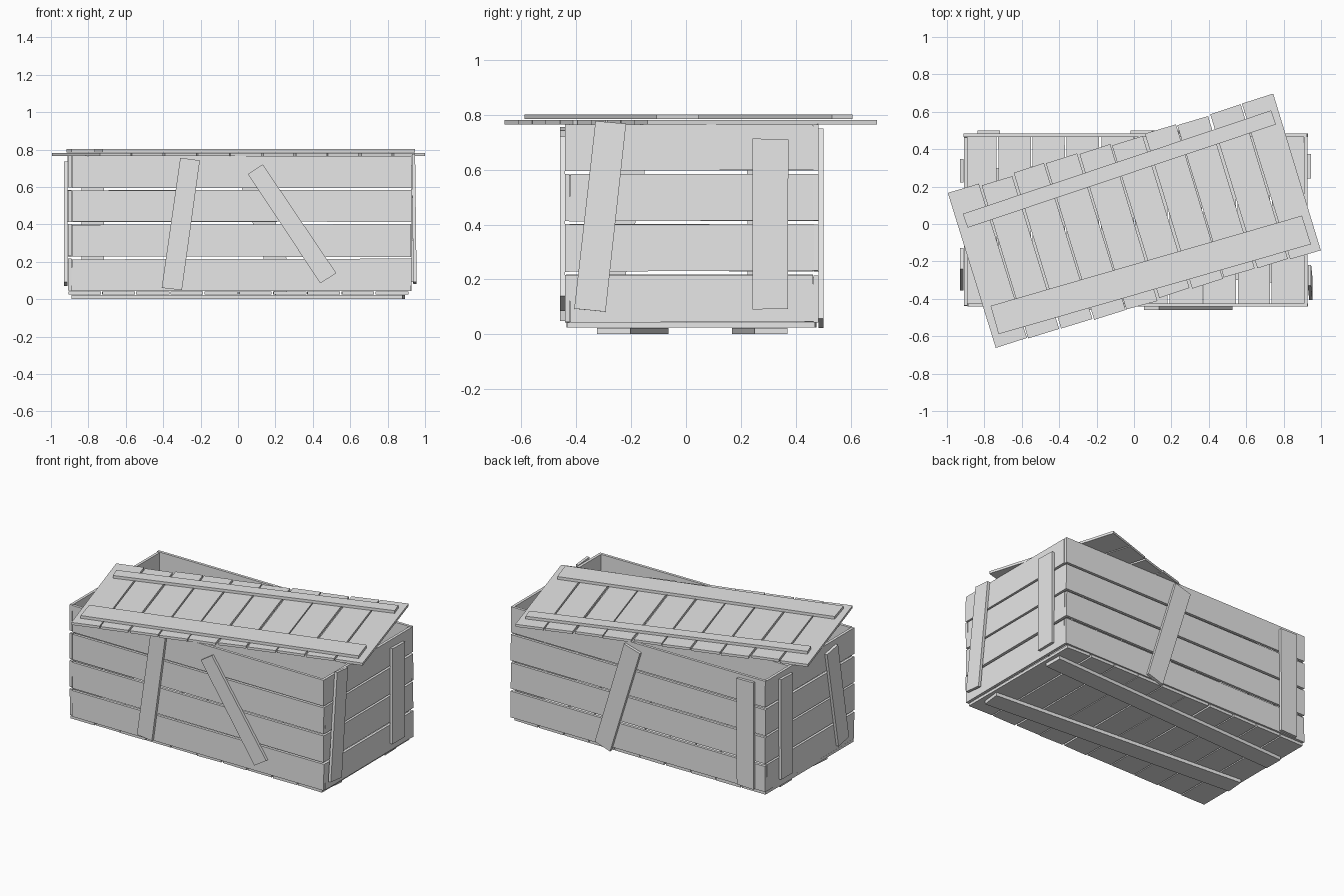
import bpy, bmesh, random
from math import radians
from mathutils import Vector, Matrix

random.seed(4)
if "Cube" in bpy.data.objects:
    bpy.data.objects.remove(bpy.data.objects["Cube"], do_unlink=True)

grey = bpy.data.materials.new("plain_grey")
grey.use_nodes = True
grey.diffuse_color = (0.8, 0.8, 0.8, 1)
grey.node_tree.nodes["Principled BSDF"].inputs["Base Color"].default_value = (0.8, 0.8, 0.8, 1)

X, Y, Z = Vector((1, 0, 0)), Vector((0, 1, 0)), Vector((0, 0, 1))
THICK = 0.018


def plank(name, start, end, width, normal, thick=THICK, wobble=0.003):
    """Board between two end centres, its broad face along normal, sawn slightly uneven."""
    start, end = Vector(start), Vector(end)
    along = (end - start).normalized()
    across = normal.cross(along).normalized()
    out = along.cross(across)
    frame = Matrix((along, across, out)).transposed().to_4x4()
    frame.translation = (start + end) / 2
    bm = bmesh.new()
    bmesh.ops.create_cube(bm, size=1)
    bmesh.ops.scale(bm, vec=((end - start).length, width, thick), verts=bm.verts)
    skew = {(a, b): (random.uniform(-wobble, wobble), random.uniform(-wobble, wobble))
            for a in (False, True) for b in (False, True)}
    for v in bm.verts:
        dx, dy = skew[v.co.x > 0, v.co.y > 0]
        v.co.x += dx
        v.co.y += dy
    mesh = bpy.data.meshes.new(name)
    bm.to_mesh(mesh)
    bm.free()
    mesh.materials.append(grey)
    obj = bpy.data.objects.new(name, mesh)
    obj.matrix_world = frame
    bpy.context.collection.objects.link(obj)
    return obj


# Four walls, each of four horizontal planks
walls = {
    "front_wall": ((-0.888, -0.433), (0.928, -0.433), -Y),
    "back_wall": ((-0.91, 0.474), (0.926, 0.474), Y),
    "right_wall": ((0.919, -0.424), (0.919, 0.465), X),
    "left_wall": ((-0.9, -0.435), (-0.9, 0.465), -X),
}
for name, (a, b, normal) in walls.items():
    for i in range(4):
        z = 0.13 + i * 0.184
        plank(f"{name}_plank_{i + 1}", (*a, z), (*b, z), 0.17, normal)

# Floor of ten cross planks on two skewed runners
for i in range(10):
    x = -0.82 + i * 0.1825
    plank(f"floor_plank_{i + 1}", (x, -0.432, 0.033), (x, 0.474, 0.033), 0.174, Z)
plank("front_runner", (-0.885, -0.125, 0.011), (0.885, -0.262, 0.011), 0.125, Z, 0.022)
plank("back_runner", (-0.885, 0.23, 0.011), (0.885, 0.31, 0.011), 0.125, Z, 0.022)

# Upright and crooked braces nailed outside the walls
braces = [
    ("front_brace_steep", (-0.354, -0.451, 0.054), (-0.254, -0.451, 0.75), 0.105, -Y),
    ("front_brace_slanted", (0.481, -0.451, 0.112), (0.093, -0.451, 0.694), 0.1, -Y),
    ("back_brace_slanted", (0.252, 0.492, 0.04), (0.04, 0.492, 0.735), 0.115, Y),
    ("back_brace_upright", (-0.778, 0.492, 0.05), (-0.778, 0.492, 0.745), 0.12, Y),
    ("right_brace_crooked", (0.946, -0.348, 0.088), (0.938, -0.275, 0.772), 0.115, X),
    ("right_brace_upright", (0.937, 0.306, 0.09), (0.937, 0.306, 0.712), 0.13, X),
    ("left_brace_crooked", (-0.92, -0.3, 0.08), (-0.92, -0.185, 0.725), 0.11, -X),
    ("left_brace_upright", (-0.92, 0.285, 0.08), (-0.92, 0.285, 0.73), 0.12, -X),
]
for brace in braces:
    plank(*brace)

# Lid of ten cross planks, turned askew on the box
turn = Matrix.Rotation(radians(17), 3, "Z")
for i in range(10):
    u = -0.814 + i * 0.1825
    back, front = (random.uniform(0.434, 0.452), random.uniform(-0.43, -0.415))
    plank(f"lid_plank_{i + 1}", turn @ Vector((u, front, 0.773)),
          turn @ Vector((u, back, 0.773)), 0.173, Z, 0.016)

# Two battens across the lid
plank("lid_batten_wide", (-0.743, -0.513, 0.793), (0.922, -0.033, 0.793), 0.162, Z)
plank("lid_batten_narrow", (-0.901, 0.016, 0.793), (0.744, 0.567, 0.793), 0.078, Z)
